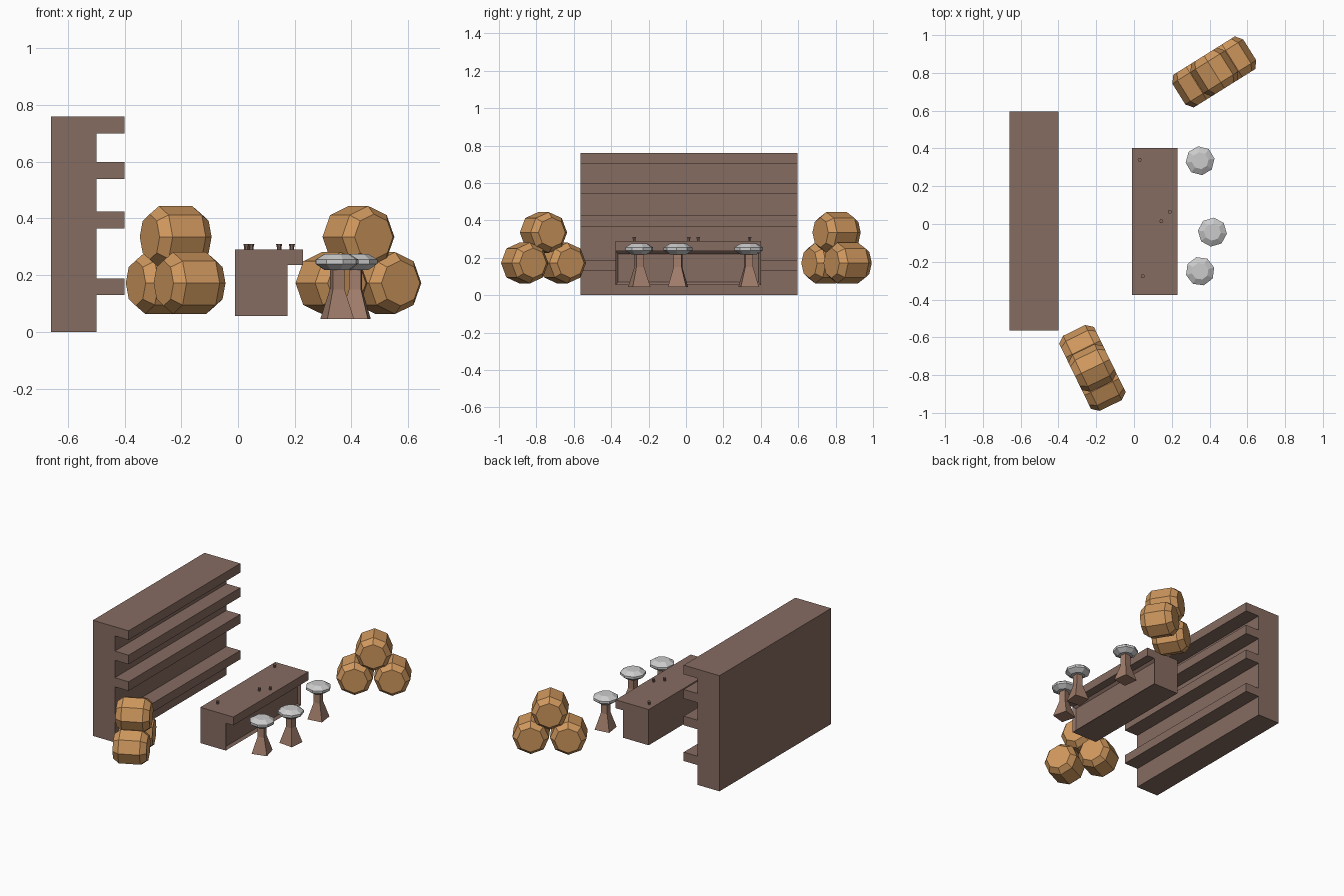
import bpy, bmesh, math
from mathutils import Matrix, Vector

if "Cube" in bpy.data.objects:
    bpy.data.objects.remove(bpy.data.objects["Cube"])


def material(name, rgb):
    m = bpy.data.materials.new(name)
    m.diffuse_color = (*rgb, 1)
    m.use_nodes = True
    m.node_tree.nodes["Principled BSDF"].inputs["Base Color"].default_value = m.diffuse_color
    return m


DARK = material("dark_wood", (0.24, 0.15, 0.12))
LEG = material("leg_wood", (0.36, 0.21, 0.15))
OAK = material("barrel_wood", (0.62, 0.31, 0.11))


def finish(name, bm, mat=None, matrix=None):
    bmesh.ops.recalc_face_normals(bm, faces=bm.faces)
    me = bpy.data.meshes.new(name)
    bm.to_mesh(me)
    bm.free()
    if mat:
        me.materials.append(mat)
    ob = bpy.data.objects.new(name, me)
    if matrix:
        ob.matrix_world = matrix
    bpy.context.collection.objects.link(ob)
    return ob


def extrude_profile(pts, y0, y1):
    """Extrude an x-z outline along y."""
    bm = bmesh.new()
    face = bm.faces.new([bm.verts.new((x, y0, z)) for x, z in pts])
    res = bmesh.ops.extrude_face_region(bm, geom=[face])
    verts = [g for g in res["geom"] if isinstance(g, bmesh.types.BMVert)]
    bmesh.ops.translate(bm, verts=verts, vec=(0, y1 - y0, 0))
    bmesh.ops.recalc_face_normals(bm, faces=bm.faces)
    return bm


def turned(profile, sides, phase=0.0):
    """Faceted solid around z from (radius, height) rings."""
    bm = bmesh.new()
    rings = []
    for r, z in profile:
        angles = [phase + 2 * math.pi * i / sides for i in range(sides)]
        rings.append([bm.verts.new((r * math.cos(a), r * math.sin(a), z)) for a in angles])
    for low, high in zip(rings, rings[1:]):
        for i in range(sides):
            j = (i + 1) % sides
            bm.faces.new((low[i], low[j], high[j], high[i]))
    bm.faces.new(rings[0][::-1])
    bm.faces.new(rings[-1])
    return bm


# Back shelf unit: thick back with four protruding shelves
outline = [(-0.66, 0), (-0.50, 0)]
for z0, z1 in ((0.13, 0.188), (0.365, 0.425), (0.54, 0.60), (0.70, 0.76)):
    outline += [(-0.50, z0), (-0.40, z0), (-0.40, z1), (-0.50, z1)]
outline[-1] = (-0.66, 0.76)
finish("shelf_unit", extrude_profile(outline, -0.565, 0.595), DARK)

# Bar counter with overhanging top and a recessed front panel
counter = extrude_profile(
    [(-0.01, 0.055), (0.175, 0.055), (0.175, 0.235), (0.23, 0.235), (0.23, 0.29), (-0.01, 0.29)],
    -0.377, 0.402)
front = [f for f in counter.faces if f.normal.x > 0.9 and f.calc_center_median().z < 0.2]
bmesh.ops.inset_region(counter, faces=front, thickness=0.02)
bmesh.ops.translate(counter, verts=front[0].verts, vec=(-0.015, 0, 0))
finish("counter", counter, DARK)

# Small cups on the counter
for i, (x, y) in enumerate(((0.03, 0.34), (0.19, 0.065), (0.145, 0.015), (0.047, -0.277))):
    finish(f"cup_{i + 1}", turned([(0.008, 0), (0.008, 0.01), (0.011, 0.022)], 6),
           DARK, Matrix.Translation((x, y, 0.288)))

# Bar stools: octagonal seat on a flared square leg
for i, (x, y, turn) in enumerate(((0.35, 0.335, 8), (0.415, -0.043, -6), (0.35, -0.25, 15))):
    m = Matrix.Translation((x, y, 0)) @ Matrix.Rotation(math.radians(turn), 4, 'Z')
    finish(f"stool_leg_{i + 1}",
           turned([(0.069, 0.045), (0.03, 0.15), (0.03, 0.235)], 4, math.pi / 4), LEG, m)
    finish(f"stool_seat_{i + 1}",
           turned([(0.045, 0.218), (0.077, 0.24), (0.077, 0.255), (0.045, 0.275)], 8), None, m)

# Two stacks of three octagonal barrels
BARREL = [(0.08, -0.102), (0.109, -0.065), (0.109, 0.065), (0.08, 0.102)]
for stack, (x, y, angle) in enumerate(((0.425, 0.805, 32), (-0.22, -0.762, -64))):
    base = Matrix.Translation((x, y, 0)) @ Matrix.Rotation(math.radians(angle), 4, 'Z')
    for n, (side, z) in enumerate(((-0.112, 0.172), (0.112, 0.172), (0, 0.335))):
        m = base @ Matrix.Translation((side, 0, z)) @ Matrix.Rotation(math.pi / 2, 4, 'X')
        finish(f"barrel_{stack + 1}_{n + 1}", turned(BARREL, 8), OAK, m)
